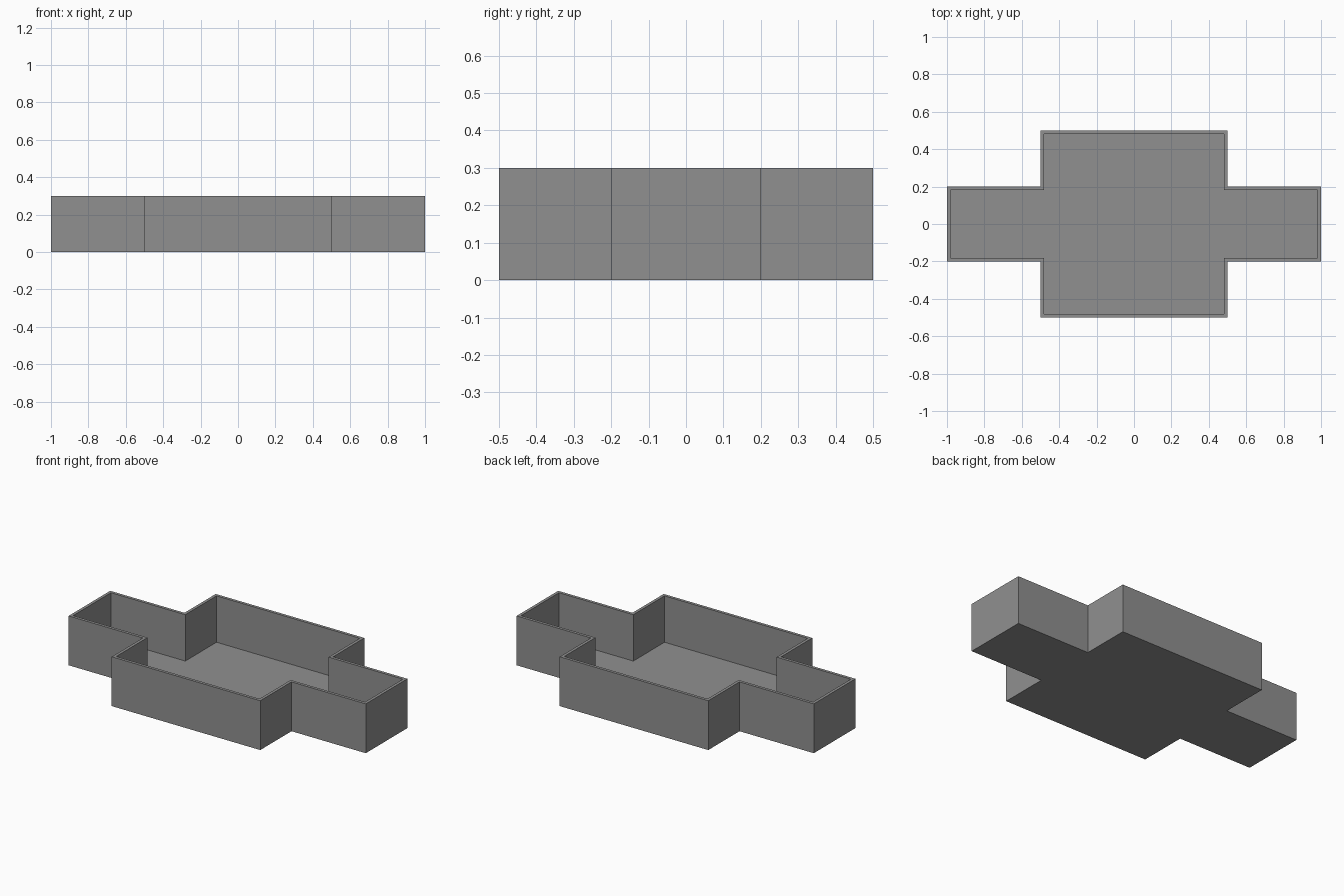
import bpy, bmesh

if "Cube" in bpy.data.objects:
    bpy.data.objects.remove(bpy.data.objects["Cube"])

WALL, FLOOR, HEIGHT = 0.018, 0.018, 0.3


def cross(inset):
    """Cross-shaped plan outline, counter-clockwise, moved inwards by inset."""
    a, b = 1 - inset, 0.5 - inset      # arm end, body half width
    c, d = 0.5 - inset, 0.2 - inset    # body half depth, arm half depth
    quarter = [(a, d), (b, d), (b, c)]
    right_back = quarter
    left_back = [(-x, y) for x, y in reversed(quarter)]
    back = right_back + left_back
    return back + [(-x, -y) for x, y in back]


bm = bmesh.new()


def ring(inset, z):
    return [bm.verts.new((x, y, z)) for x, y in cross(inset)]


def bridge(lower, upper):
    n = len(lower)
    for i in range(n):
        j = (i + 1) % n
        bm.faces.new((lower[i], lower[j], upper[j], upper[i]))


# Open tray: outer wall, rim, inner wall, then underside and floor
rings = [ring(0, 0), ring(0, HEIGHT), ring(WALL, HEIGHT), ring(WALL, FLOOR)]
for lower, upper in zip(rings, rings[1:]):
    bridge(lower, upper)
bm.faces.new(rings[0][::-1])
bm.faces.new(rings[-1])
bmesh.ops.recalc_face_normals(bm, faces=bm.faces)

mesh = bpy.data.meshes.new("cross_tray")
bm.to_mesh(mesh)
bm.free()
tray = bpy.data.objects.new("cross_tray", mesh)
bpy.context.collection.objects.link(tray)

# Plain grey
grey = bpy.data.materials.new("grey")
grey.diffuse_color = (0.28, 0.28, 0.28, 1)
grey.use_nodes = True
grey.node_tree.nodes["Principled BSDF"].inputs["Base Color"].default_value = grey.diffuse_color
mesh.materials.append(grey)
